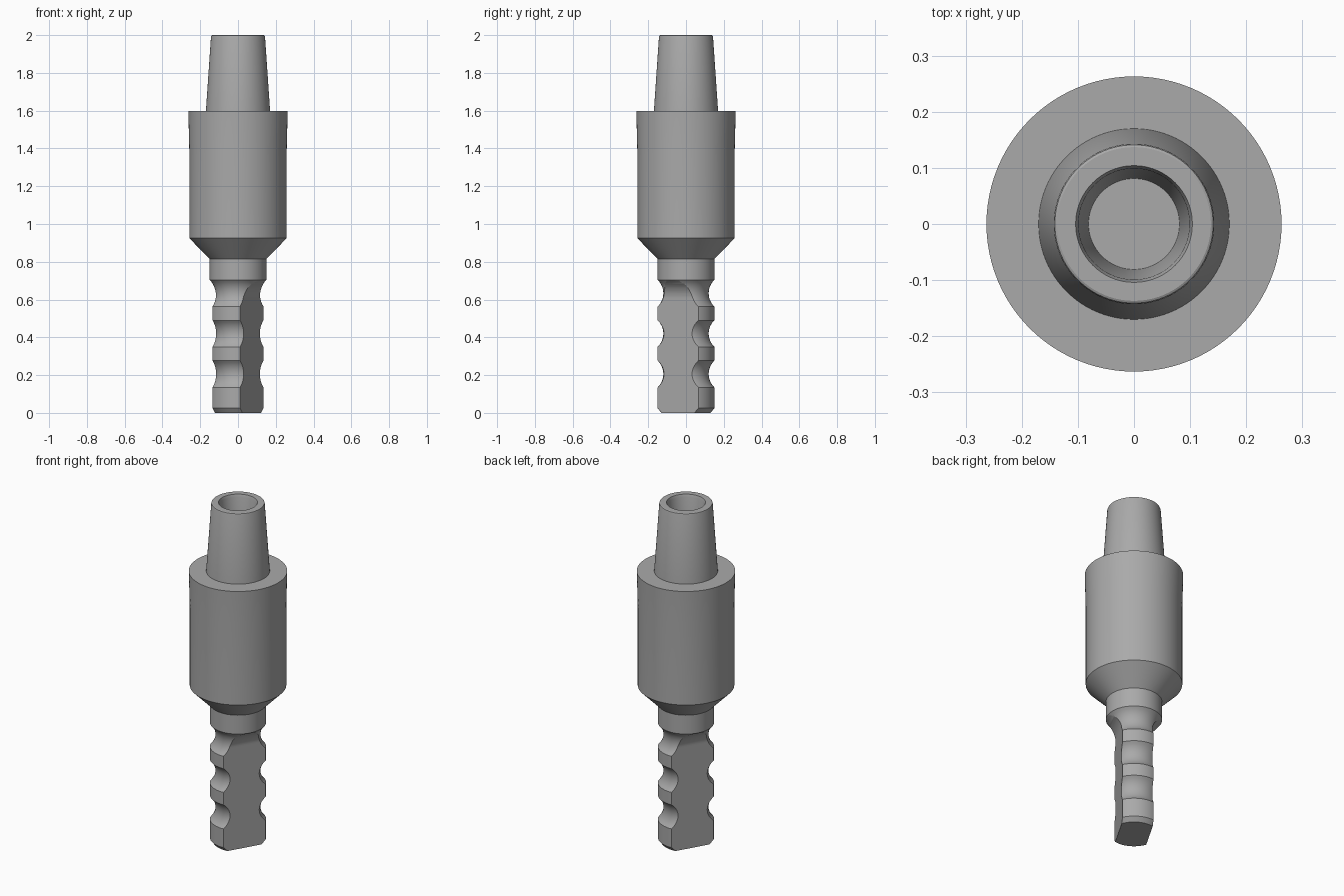
import bpy, bmesh
from math import sin, cos, pi, radians, sqrt

if "Cube" in bpy.data.objects:
    bpy.data.objects.remove(bpy.data.objects["Cube"], do_unlink=True)

SEGMENTS = 96
FLAT_ANGLE = radians(-30)   # direction the first flat faces
FLAT = 0.084                # distance of each flat from the axis
SHANK_R = 0.15

steel = bpy.data.materials.new("steel_grey")
steel.use_nodes = True
colour = (0.4, 0.4, 0.4, 1)
steel.diffuse_color = colour
steel.node_tree.nodes["Principled BSDF"].inputs["Base Color"].default_value = colour


def finish(name, bm):
    bmesh.ops.recalc_face_normals(bm, faces=bm.faces[:])
    mesh = bpy.data.meshes.new(name)
    bm.to_mesh(mesh)
    bm.free()
    mesh.materials.append(steel)
    obj = bpy.data.objects.new(name, mesh)
    bpy.context.collection.objects.link(obj)
    return obj


def smooth(obj):
    bpy.ops.object.select_all(action="DESELECT")
    obj.select_set(True)
    bpy.context.view_layer.objects.active = obj
    bpy.ops.object.shade_smooth_by_angle(angle=radians(25))


def lathe(name, profile, cap_start=False, cap_end=False):
    """Turn a list of (radius, height) points about the z axis."""
    bm = bmesh.new()
    rings = []
    for r, z in profile:
        angles = [2 * pi * i / SEGMENTS for i in range(SEGMENTS)]
        rings.append([bm.verts.new((r * cos(a), r * sin(a), z)) for a in angles])
    for low, high in zip(rings, rings[1:]):
        for i in range(SEGMENTS):
            j = (i + 1) % SEGMENTS
            bm.faces.new((low[i], low[j], high[j], high[i]))
    if cap_start:
        bm.faces.new(rings[0][::-1])
    if cap_end:
        bm.faces.new(rings[-1])
    return finish(name, bm)


def groove(z0, z1, depth, steps=12):
    """Concave arc cut into the shank between two heights."""
    half = (z1 - z0) / 2
    radius = (half ** 2 + depth ** 2) / (2 * depth)
    points = []
    for i in range(steps + 1):
        t = -half + 2 * half * i / steps
        points.append((SHANK_R - depth + radius - sqrt(radius ** 2 - t ** 2), (z0 + z1) / 2 + t))
    return points


# Shank with three round grooves and a chamfered tip
shank_profile = [(0.13, 0), (SHANK_R, 0.025)]
for z0, z1 in ((0.135, 0.277), (0.35, 0.49), (0.563, 0.704)):
    shank_profile += groove(z0, z1, 0.03)
shank_profile.append((SHANK_R, 0.815))
shank = lathe("shank", shank_profile, cap_start=True, cap_end=True)

# Two opposite flats with a curved run-out below the collar
run_height, run_depth = 0.1, SHANK_R - FLAT
run_radius = (run_height ** 2 + run_depth ** 2) / (2 * run_depth)
outline = [(0.3, -0.1), (FLAT, -0.1)]
for i in range(13):
    t = run_height * i / 12
    outline.append((FLAT + run_radius - sqrt(run_radius ** 2 - t ** 2), 0.602 + t))
outline.append((0.3, 0.702))

for side in range(2):
    a = FLAT_ANGLE + side * pi
    bm = bmesh.new()
    ends = [[bm.verts.new((d * cos(a) - w * sin(a), d * sin(a) + w * cos(a), z))
             for d, z in outline] for w in (-0.3, 0.3)]
    bm.faces.new(ends[0])
    bm.faces.new(ends[1][::-1])
    for i in range(len(outline)):
        j = (i + 1) % len(outline)
        bm.faces.new((ends[0][i], ends[0][j], ends[1][j], ends[1][i]))
    cutter = finish("flat_cutter", bm)
    cutter.hide_render = True
    cut = shank.modifiers.new("flat", "BOOLEAN")
    cut.operation = "DIFFERENCE"
    cut.solver = "EXACT"
    cut.object = cutter
    bpy.context.view_layer.objects.active = shank
    bpy.ops.object.modifier_apply(modifier=cut.name)
    bpy.data.objects.remove(cutter, do_unlink=True)

# Housing: lower cone, straight barrel, slightly flared top and shoulder
housing = lathe("housing", [(SHANK_R, 0.815), (0.258, 0.925), (0.258, 1.397),
                            (0.263, 1.597), (0.17, 1.597)])

# Tapered nose with a rounded rim and a tapering blind socket
nose = lathe("tapered_nose", [(0.17, 1.597), (0.143, 1.992), (0.141, 1.998), (0.137, 2.0),
                              (0.104, 2.0), (0.099, 1.985), (0.081, 1.7)], cap_end=True)

for part in (shank, housing, nose):
    smooth(part)
